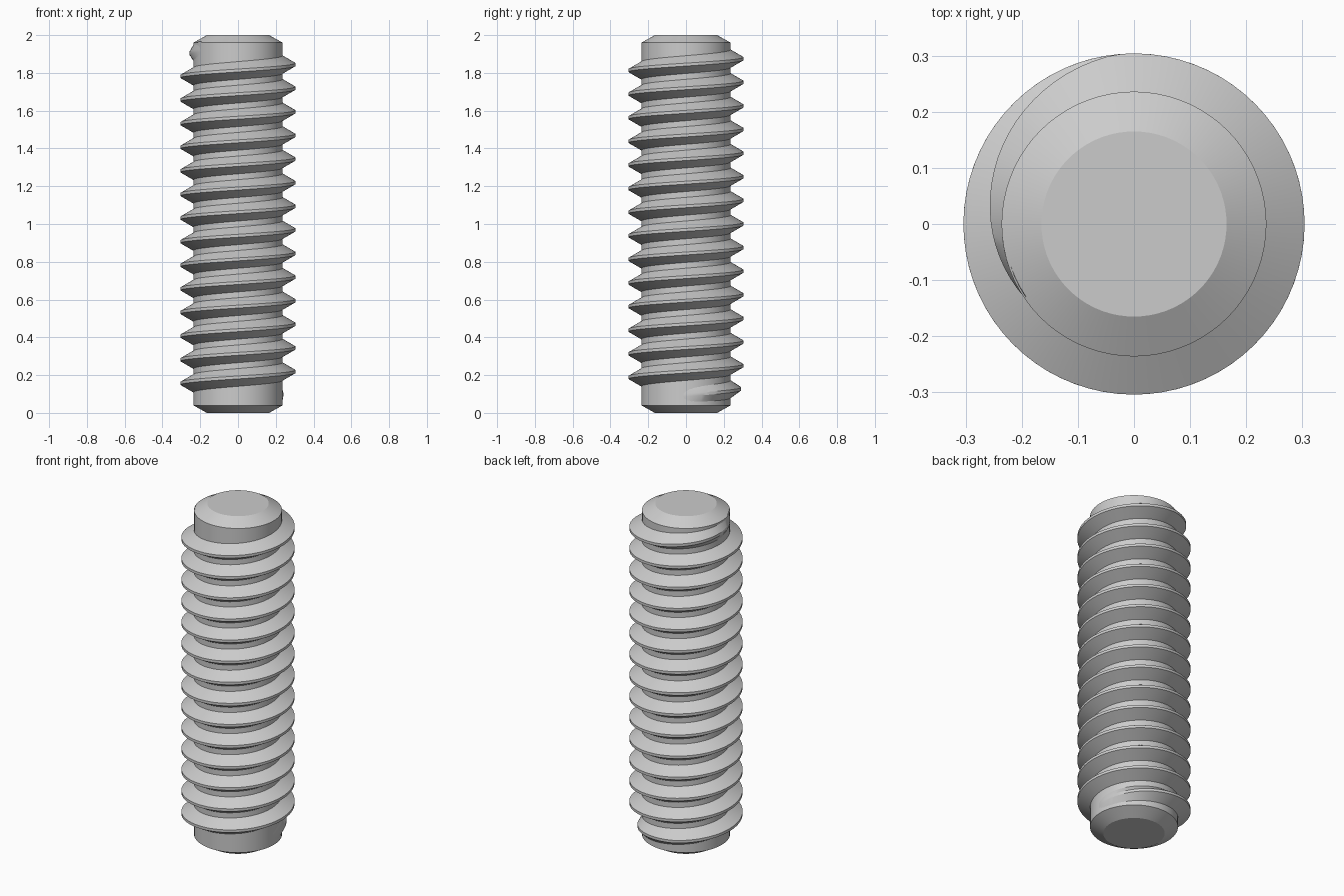
import bpy, bmesh, math

cube = bpy.data.objects.get("Cube")
if cube:
    bpy.data.objects.remove(cube)

LENGTH, CORE, CREST, TIP = 2.0, 0.236, 0.304, 0.165
CHAMFER, PITCH = 0.04, 0.125
START, END, FADE = -5, 14 * 360 + 214, 118    # thread angles in degrees
START_Z = 0.094                               # crest height at angle zero
STEP = 5

steel = bpy.data.materials.new("light grey steel")
steel.use_nodes = True
colour = (0.6, 0.6, 0.6, 1)
steel.diffuse_color = colour
steel.node_tree.nodes["Principled BSDF"].inputs["Base Color"].default_value = colour


def finish(bm, name):
    bmesh.ops.recalc_face_normals(bm, faces=bm.faces)
    mesh = bpy.data.meshes.new(name)
    bm.to_mesh(mesh)
    bm.free()
    mesh.materials.append(steel)
    obj = bpy.data.objects.new(name, mesh)
    bpy.context.collection.objects.link(obj)
    bpy.ops.object.select_all(action="DESELECT")
    obj.select_set(True)
    bpy.context.view_layer.objects.active = obj
    bpy.ops.object.shade_smooth_by_angle(angle=math.radians(25))


def point(bm, radius, degrees, z):
    a = math.radians(degrees)
    return bm.verts.new((radius * math.cos(a), radius * math.sin(a), z))


def bridge(bm, first, second):
    n = len(first)
    for i in range(n):
        j = (i + 1) % n
        bm.faces.new((first[i], first[j], second[j], second[i]))


# Chamfered cylindrical core
bm = bmesh.new()
profile = [(TIP, 0), (CORE, CHAMFER), (CORE, LENGTH - CHAMFER), (TIP, LENGTH)]
rings = [[point(bm, r, a, z) for a in range(0, 360, STEP)] for r, z in profile]
for lower, upper in zip(rings, rings[1:]):
    bridge(bm, lower, upper)
bm.faces.new(rings[0])
bm.faces.new(rings[-1])
finish(bm, "core")

# Right-handed thread whose crest sinks into the core at both ends
bm = bmesh.new()
root = CORE - 0.004
crest_half = PITCH / 16
base_half = crest_half + (CREST - root) * math.tan(math.radians(30))
sections = []
steps = round((END - START) / STEP)
for i in range(steps + 1):
    angle = START + (END - START) * i / steps
    rise = min(1, (angle - START) / FADE, (END - angle) / FADE)
    z = START_Z + PITCH * angle / 360
    top = CORE - 0.001 + (CREST - CORE + 0.001) * rise
    sections.append([point(bm, r, angle, z + dz) for r, dz in (
        (root, -base_half), (top, -crest_half), (top, crest_half), (root, base_half))])
for a, b in zip(sections, sections[1:]):
    bridge(bm, a, b)
bm.faces.new(sections[0])
bm.faces.new(sections[-1])
finish(bm, "thread")
